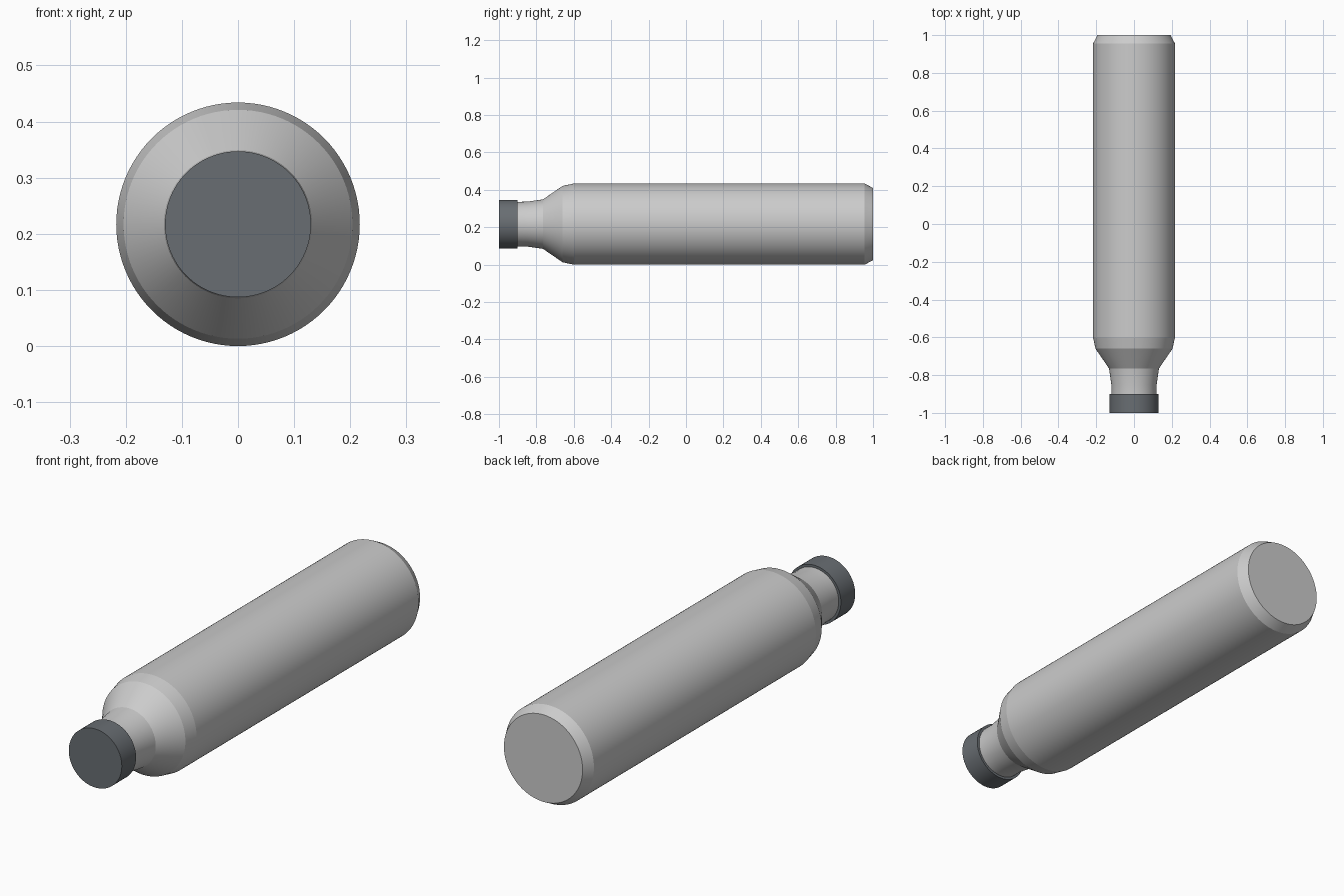
import bpy, bmesh, math

if "Cube" in bpy.data.objects:
    bpy.data.objects.remove(bpy.data.objects["Cube"])

R = 0.217      # body radius, also the axis height
SIDES = 96


def lathe(name, profile, color=None):
    """Revolve (y, radius) points around the horizontal y axis, closing both ends."""
    bm = bmesh.new()
    rings = []
    for y, r in profile:
        ring = []
        for i in range(SIDES):
            a = 2 * math.pi * i / SIDES
            ring.append(bm.verts.new((r * math.cos(a), y, R + r * math.sin(a))))
        rings.append(ring)
    for a, b in zip(rings, rings[1:]):
        for i in range(SIDES):
            j = (i + 1) % SIDES
            bm.faces.new((a[i], a[j], b[j], b[i]))
    bm.faces.new(rings[0])
    bm.faces.new(rings[-1])
    bmesh.ops.recalc_face_normals(bm, faces=bm.faces)
    mesh = bpy.data.meshes.new(name)
    bm.to_mesh(mesh)
    bm.free()
    obj = bpy.data.objects.new(name, mesh)
    bpy.context.collection.objects.link(obj)
    if color:
        mat = bpy.data.materials.new(name + "_material")
        mat.diffuse_color = color
        mat.use_nodes = True
        mat.node_tree.nodes["Principled BSDF"].inputs["Base Color"].default_value = mat.diffuse_color
        mesh.materials.append(mat)
    bpy.ops.object.select_all(action='DESELECT')
    obj.select_set(True)
    bpy.context.view_layer.objects.active = obj
    bpy.ops.object.shade_smooth_by_angle(angle=math.radians(7))
    return obj


# Bottle with neck, sloped shoulder and chamfered base
lathe("bottle_body", [
    (-0.90, 0.119), (-0.85, 0.12), (-0.765, 0.132), (-0.66, 0.204),
    (-0.60, R), (0.955, R), (1.0, 0.193)])

# Dark screw cap
lathe("bottle_cap", [(-1.0, 0.13), (-0.90, 0.13)], (0.14, 0.155, 0.17, 1))
